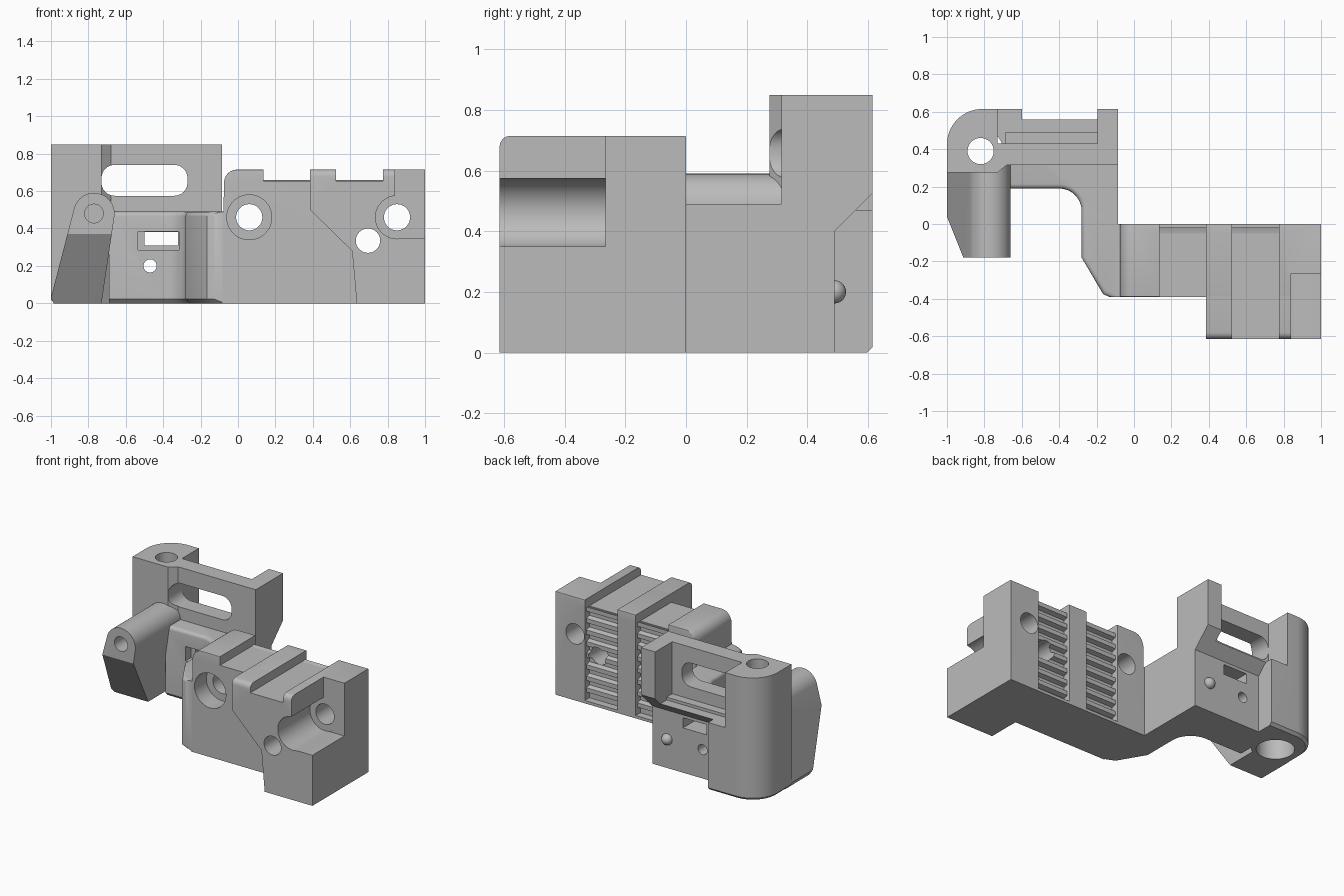
import bpy, bmesh
from math import sin, cos, radians
from mathutils import Vector

cube = bpy.data.objects.get("Cube")
if cube:
    bpy.data.objects.remove(cube, do_unlink=True)

grey = bpy.data.materials.new("plain grey")
grey.use_nodes = True
colour = (0.5, 0.5, 0.5, 1)
grey.diffuse_color = colour
grey.node_tree.nodes["Principled BSDF"].inputs["Base Color"].default_value = colour

# maps a profile point (u, v) and a depth d along the axis to 3D
PLACE = {"x": lambda u, v, d: (d, u, v),
         "y": lambda u, v, d: (u, d, v),
         "z": lambda u, v, d: (u, v, d)}


def arc(cx, cy, r, start, end, n=10):
    angles = [radians(start + (end - start) * i / n) for i in range(n + 1)]
    return [(cx + r * cos(a), cy + r * sin(a)) for a in angles]


def rect(u0, u1, v0, v1):
    return [(u0, v0), (u1, v0), (u1, v1), (u0, v1)]


def prism(name, profile, axis, near, far, bevels=()):
    """Extrude a profile; bevels are (edge rule, width, segments)."""
    bm = bmesh.new()
    ends = [[bm.verts.new(PLACE[axis](u, v, d)) for u, v in profile] for d in (near, far)]
    for ring in ends:
        bm.faces.new(ring)
    n = len(profile)
    for i in range(n):
        j = (i + 1) % n
        bm.faces.new((ends[0][i], ends[0][j], ends[1][j], ends[1][i]))
    bmesh.ops.recalc_face_normals(bm, faces=bm.faces)
    for rule, width, segments in bevels:
        edges = [e for e in bm.edges
                 if rule((e.verts[0].co + e.verts[1].co) / 2, e.verts[0].co - e.verts[1].co)]
        bmesh.ops.bevel(bm, geom=edges, offset=width, segments=segments,
                        profile=0.5, affect="EDGES", clamp_overlap=True)
    mesh = bpy.data.meshes.new(name)
    bm.to_mesh(mesh)
    bm.free()
    mesh.materials.append(grey)
    obj = bpy.data.objects.new(name, mesh)
    bpy.context.scene.collection.objects.link(obj)
    return obj


cutters = []


def cutter(profile, axis, near, far):
    obj = prism("cutter", profile, axis, near, far)
    obj.hide_render = True
    cutters.append(obj)
    return obj


def drill(u, v, r, axis, near, far):
    return cutter(arc(u, v, r, 0, 352.5, 47), axis, near, far)


def cut(obj, *tools):
    bpy.context.view_layer.objects.active = obj
    for tool in tools:
        mod = obj.modifiers.new("cut", "BOOLEAN")
        mod.operation = "DIFFERENCE"
        mod.solver = "EXACT"
        mod.object = tool
        bpy.ops.object.modifier_apply(modifier=mod.name)


# stepped top shared by the carriage block and its front extension
channels = ((0.135, 0.385), (0.525, 0.775))
TOP, STEP = 0.715, 0.655
right_top = [(1, 0), (1, TOP), (0.775, TOP), (0.775, STEP),
             (0.525, STEP), (0.525, TOP), (0.385, TOP)]


def top_edge(mid, d):
    return mid.z > 0.66 and abs(d.x) > 0.001


carriage = prism("carriage_block",
                 [(-0.085, 0)] + right_top + [(0.385, STEP), (0.135, STEP), (0.135, TOP)]
                 + arc(-0.005, TOP - 0.07, 0.07, 90, 180, 6),
                 "y", -0.39, 0, [(top_edge, 0.045, 4)])
extension = prism("front_extension",
                  [(0.635, 0)] + right_top + [(0.385, 0.5), (0.61, 0.28)],
                  "y", -0.615, -0.3,
                  [(lambda m, d: top_edge(m, d) and m.y < -0.6, 0.035, 4)])

# screw holes and the open screw access corner
access = cutter(rect(0.84, 1.1, 0.35, 1), "y", -0.7, -0.265)
access_round = drill(0.85, 0.46, 0.115, "y", -0.71, -0.263)
right_hole = drill(0.85, 0.46, 0.07, "y", -0.72, 0.2)
low_hole = drill(0.695, 0.335, 0.065, "y", -0.72, 0.2)
left_hole = drill(0.06, 0.46, 0.07, "y", -0.72, 0.2)
counterbore = drill(0.06, 0.46, 0.12, "y", -0.5, -0.26)
block_tools = (access, access_round, right_hole, low_hole)
cut(extension, *block_tools)
cut(carriage, *block_tools, left_hole, counterbore)

# toothed belt channels on the back
PITCH = 0.08
for side, (x0, x1) in zip(("left", "right"), channels):
    cut(carriage, cutter(rect(x0, x1, 0.02, 0.9), "y", -0.05, 0.2))
    comb = [(-0.08, 0.03)]
    for i in range(8):
        z = 0.03 + PITCH * i
        comb += [(-0.05, z), (-0.05, z + 0.03), (-0.02, z + 0.04), (-0.02, z + 0.07)]
    teeth = prism(side + "_belt_teeth", comb + [(-0.05, 0.65), (-0.08, 0.65)], "x", x0, x1)
    cut(teeth, low_hole, right_hole)


# low arm that links the carriage to the tower
def arm_front(mid, d):
    return mid.x < -0.1 and mid.y < 0.3 and abs(d.z) < 0.001 and mid.x > -0.68


arm = prism("link_arm",
            [(-0.07, -0.39), (-0.13, -0.39), (-0.165, -0.375), (-0.28, -0.18)]
            + arc(-0.40, 0.07, 0.12, 0, 90, 8)
            + [(-0.69, 0.19), (-0.69, 0.49), (-0.085, 0.49), (-0.085, 0), (-0.07, 0)],
            "z", 0, 0.49,
            [(lambda m, d: arm_front(m, d) and m.z > 0.48, 0.035, 4),
             (lambda m, d: arm_front(m, d) and m.z < 0.01, 0.03, 1)])

# tower: slotted wall with an overhang, and a rounded post
wall = prism("tower_wall",
             [(0.315, 0.3), (0.49, 0.3), (0.49, 0.4), (0.615, 0.525),
              (0.615, 0.85), (0.315, 0.85)], "x", -0.68, -0.085)
post = prism("tower_post",
             [(-1, 0.275), (-0.73, 0.275), (-0.68, 0.315), (-0.6, 0.315), (-0.6, 0.615)]
             + arc(-0.81, 0.425, 0.19, 90, 180, 16), "z", 0, 0.85,
             [(lambda m, d: m.z < 0.01 and m.y > 0.35 and m.x < -0.61, 0.018, 1)])

# slanted clamp boss with a rounded top and an undercut nose
boss = prism("clamp_boss",
             arc(-0.77, 0.48, 0.11, -8, 163, 24) + [(-1, 0.03), (-0.985, 0), (-0.73, 0)],
             "y", -0.18, 0.32)
undercut = cutter([(-0.3, 0.555), (0.1, -0.063), (-0.3, -0.1)], "x", -1.2, -0.5)
boss_hole = drill(-0.77, 0.48, 0.05, "y", -0.3, 0.15)

# tower openings
recess = cutter(rect(-0.73, -0.195, 0.43, 0.8), "z", 0.47, 1)
R = 0.07
window = cutter(arc(-0.73 + R, 0.74 - R, R, 90, 180, 6) + arc(-0.73 + R, 0.575 + R, R, 180, 270, 6)
                + arc(-0.27 - R, 0.575 + R, R, 270, 360, 6) + arc(-0.27 - R, 0.74 - R, R, 0, 90, 6),
                "y", 0.2, 0.5)
rod_hole = drill(-0.82, 0.39, 0.07, "z", -0.2, 1)
rod_bore = drill(-0.82, 0.39, 0.12, "z", -0.3, 0.5)
slot = cutter(rect(-0.5, -0.32, 0.31, 0.38), "y", 0.1, 0.7)
slot_recess = cutter(rect(-0.535, -0.315, 0.285, 0.385), "y", 0.1, 0.25)
pin_hole = drill(-0.47, 0.2, 0.035, "y", 0.1, 0.7)

cut(boss, undercut, boss_hole, rod_bore)
cut(post, recess, window, rod_hole, rod_bore)
cut(wall, recess, window, slot)
cut(arm, slot, slot_recess, pin_hole)

# round bump on the back
bpy.ops.mesh.primitive_uv_sphere_add(segments=24, ring_count=12, radius=0.038,
                                     location=Vector((-0.2, 0.49, 0.2)))
bump = bpy.context.object
bump.name = "back_bump"
bump.data.materials.append(grey)

# tidy up and shade
for tool in cutters:
    bpy.data.objects.remove(tool, do_unlink=True)
bpy.ops.object.select_all(action="DESELECT")
for obj in bpy.context.scene.objects:
    if obj.type == "MESH":
        obj.select_set(True)
        bpy.context.view_layer.objects.active = obj
bpy.ops.object.shade_smooth_by_angle(angle=radians(32))
